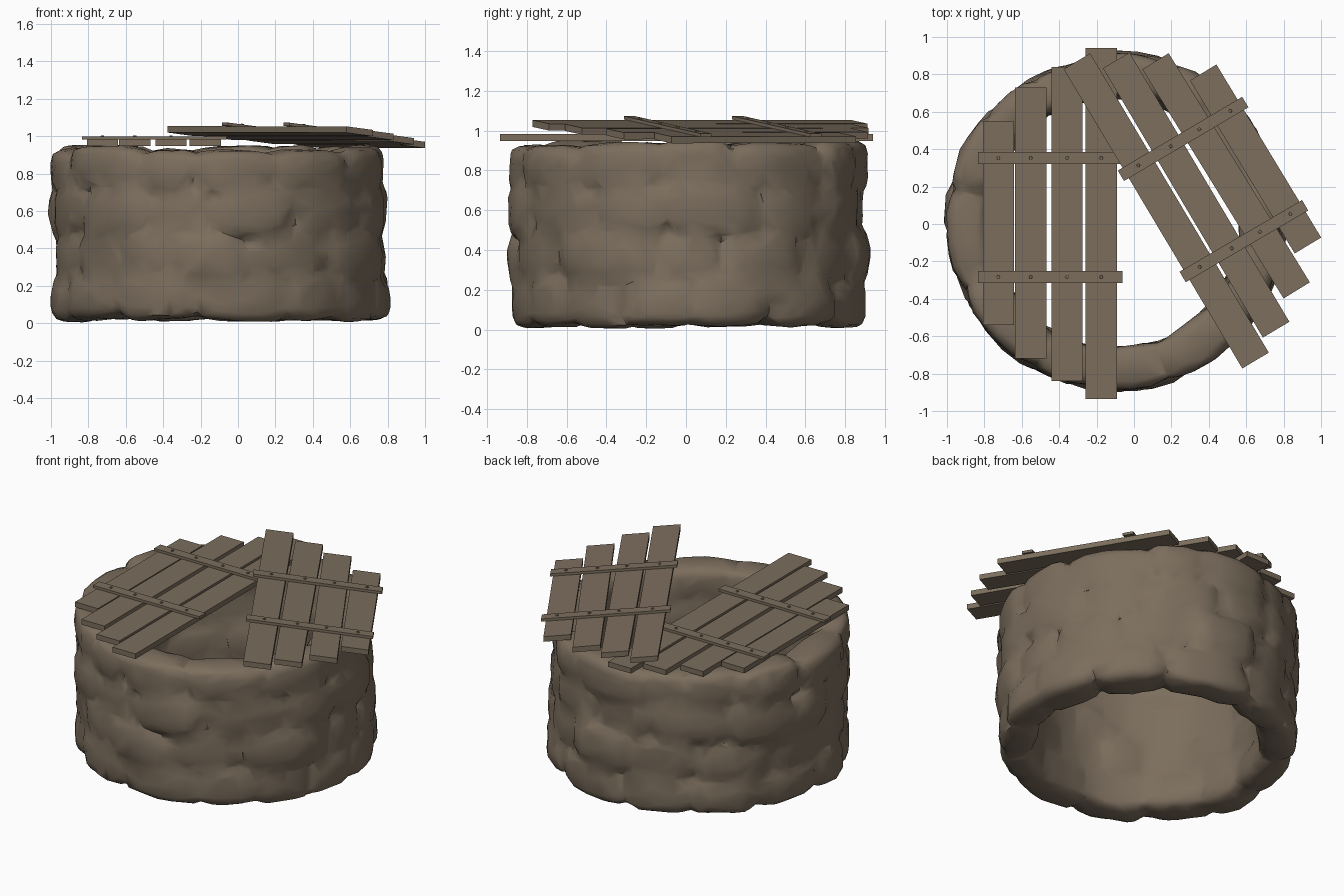
import bpy, bmesh, math, random
from mathutils import Vector, Matrix

if "Cube" in bpy.data.objects:
    bpy.data.objects.remove(bpy.data.objects["Cube"])

random.seed(11)
CX, CY = -0.1, 0.01

mat = bpy.data.materials.new("weathered brown")
mat.diffuse_color = (0.2, 0.155, 0.11, 1)
mat.use_nodes = True
mat.node_tree.nodes["Principled BSDF"].inputs["Base Color"].default_value = mat.diffuse_color


def finish(name, bm):
    bmesh.ops.recalc_face_normals(bm, faces=bm.faces)
    me = bpy.data.meshes.new(name)
    bm.to_mesh(me)
    bm.free()
    me.materials.append(mat)
    ob = bpy.data.objects.new(name, me)
    bpy.context.collection.objects.link(ob)
    return ob


def stone(bm, a0, a1, z0, z1, r0, r1):
    """Rounded, slightly irregular block bent to follow the ring."""
    t = bmesh.new()
    bmesh.ops.create_cube(t, size=2)
    bmesh.ops.subdivide_edges(t, edges=t.edges[:], cuts=3, use_grid_fill=True)
    skew, twist = random.uniform(-.1, .1), random.uniform(-.12, .12)
    for v in t.verts:
        p = v.co
        n = sum(abs(c) ** 5 for c in p) ** 0.2
        p = p / n + Vector([random.uniform(-.07, .07) for _ in range(3)])
        ang = (a0 + a1) / 2 + (p.x + skew * p.z) * (a1 - a0) / 2
        z = (z0 + z1) / 2 + (p.z + twist * p.x) * (z1 - z0) / 2
        r = (r0 + r1) / 2 + p.y * (r1 - r0) / 2
        v.co = (CX + r * math.cos(ang), CY + r * math.sin(ang), min(max(z, 0.005), 0.955))
    me = bpy.data.meshes.new("tmp")
    t.to_mesh(me)
    t.free()
    bm.from_mesh(me)
    bpy.data.meshes.remove(me)


# Round wall: four courses of stones around a ring core
bm = bmesh.new()
zs = [0.0, 0.245, 0.48, 0.715, 0.95]
for row in range(4):
    widths = [random.uniform(0.7, 1.45) for _ in range(13)]
    k = 2 * math.pi / sum(widths)
    a = row * 0.7
    for w in widths:
        dz = random.uniform(-.02, .02)
        lo = zs[row] + (dz if row else random.uniform(.005, .02)) - (.015 if row else 0)
        hi = zs[row + 1] + (dz + .015 if row < 3 else random.uniform(-.03, .005))
        stone(bm, a - .015, a + w * k + .015, lo, hi,
              random.uniform(.655, .69), random.uniform(.875, .915))
        a += w * k
N = 48
rings = []
for r, z in ((.69, .07), (.835, .09), (.835, .86), (.69, .88)):
    rings.append([bm.verts.new((CX + r * math.cos(2 * math.pi * i / N),
                                CY + r * math.sin(2 * math.pi * i / N), z)) for i in range(N)])
for j in range(4):
    A, B = rings[j], rings[(j + 1) % 4]
    for i in range(N):
        bm.faces.new((A[i], A[(i + 1) % N], B[(i + 1) % N], B[i]))
wall = finish("stone_wall", bm)

# Fuse the stones and reduce to chunky facets
m = wall.modifiers.new("fuse", 'REMESH')
m.mode = 'VOXEL'
m.voxel_size = 0.022
m = wall.modifiers.new("soften", 'SMOOTH')
m.factor, m.iterations = 0.5, 3
m = wall.modifiers.new("facet", 'DECIMATE')
m.ratio = 0.08
dg = bpy.context.evaluated_depsgraph_get()
new = bpy.data.meshes.new_from_object(wall.evaluated_get(dg))
wall.modifiers.clear()
wall.data = new
if not new.materials:
    new.materials.append(mat)
bpy.ops.object.select_all(action='DESELECT')
wall.select_set(True)
bpy.context.view_layer.objects.active = wall
bpy.ops.object.shade_smooth_by_angle(angle=math.radians(45))


def board(name, p, q, width, z, thick, slope=None):
    """Flat board from p to q; slope gives the height at a plan position."""
    p, q = Vector(p), Vector(q)
    d = q - p
    ang = math.atan2(d.y, d.x)
    mid = (p + q) / 2
    bm = bmesh.new()
    bmesh.ops.create_cube(bm, size=1)
    bmesh.ops.transform(bm, verts=bm.verts, matrix=Matrix.Translation((mid.x, mid.y, z)) @
                        Matrix.Rotation(ang, 4, 'Z') @
                        Matrix.Diagonal((d.length, width, thick, 1)))
    for v in bm.verts:
        v.co.z += slope(v.co) if slope else 0
    return finish(name, bm)


def nail(name, x, y, z, slope=None):
    bm = bmesh.new()
    bmesh.ops.create_cone(bm, cap_ends=True, segments=8, radius1=.01, radius2=.008, depth=.008,
                          matrix=Matrix.Translation((x, y, z)))
    for v in bm.verts:
        v.co.z += slope(v.co) if slope else 0
    finish(name, bm)


# Left lid half: four planks, two battens, nails
for i, (x, y0, y1) in enumerate(((-.725, -.54, .55), (-.552, -.72, .73),
                                 (-.358, -.84, .84), (-.175, -.935, .94))):
    board(f"left_plank_{i+1}", (x, y0), (x, y1), .166, .965, .034)
    for y in (-.283, .353):
        nail(f"left_nail_{i+1}", x, y, 1.0)
board("left_batten_front", (-.835, -.283), (-.062, -.283), .065, .99, .017)
board("left_batten_back", (-.835, .353), (-.075, .353), .065, .99, .017)

# Right lid half: turned and sloping down to the outside
tilt = lambda c: -0.115 * (0.86 * c.x + 0.51 * c.y - 0.18)
planks = (((-.305, .87), (.65, -.73)), ((-.095, .875), (.76, -.565)),
          ((.115, .87), (.87, -.355)), ((.37, .81), (.93, -.115)))
battens = (((-.07, .258), (.595, .652)), ((.26, -.283), (.915, .10)))
for i, (p, q) in enumerate(planks):
    board(f"right_plank_{i+1}", p, q, .165, 1.027, .034, tilt)
for j, (p, q) in enumerate(battens):
    board(f"right_batten_{j+1}", p, q, .065, 1.052, .017, tilt)
    for i, f in enumerate((.14, .4, .63, .88)):
        c = Vector(p).lerp(Vector(q), f)
        nail(f"right_nail_{j+1}_{i+1}", c.x, c.y, 1.062, tilt)
